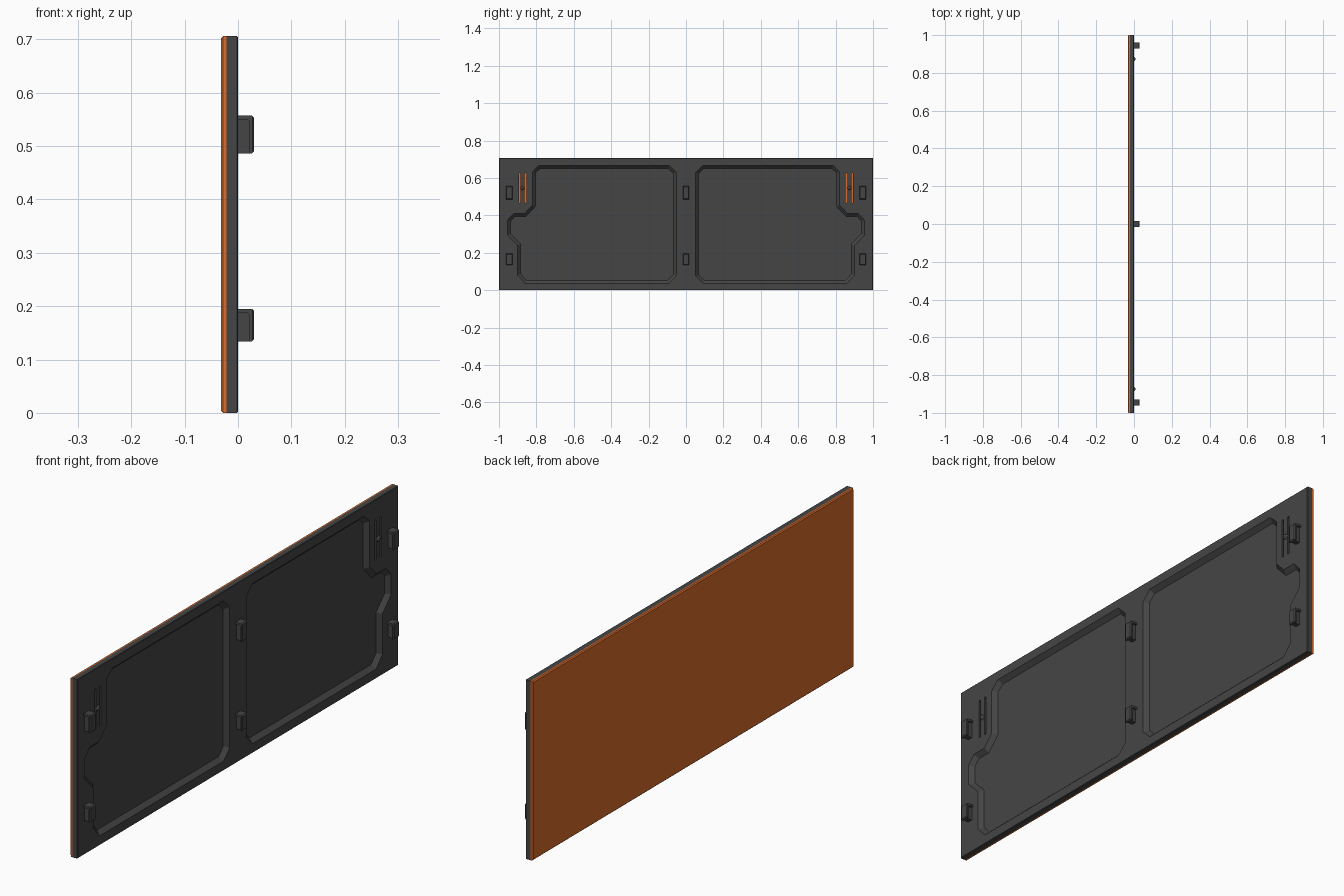
import bpy, bmesh
from mathutils import Vector

if "Cube" in bpy.data.objects:
    bpy.data.objects.remove(bpy.data.objects["Cube"])

HEIGHT = 0.706


def material(name, color):
    m = bpy.data.materials.new(name)
    m.diffuse_color = color
    m.use_nodes = True
    m.node_tree.nodes["Principled BSDF"].inputs["Base Color"].default_value = m.diffuse_color
    return m


DARK = material("dark_plastic", (0.06, 0.06, 0.06, 1))
ORANGE = material("orange_paint", (0.7, 0.15, 0.025, 1))


def finish(name, bm, mat=None):
    bmesh.ops.recalc_face_normals(bm, faces=bm.faces[:])
    me = bpy.data.meshes.new(name)
    bm.to_mesh(me)
    bm.free()
    ob = bpy.data.objects.new(name, me)
    bpy.context.collection.objects.link(ob)
    if mat:
        me.materials.append(mat)
    return ob


def box(name, lo, hi, mat=None, bevel=0, pick=lambda e: True):
    bm = bmesh.new()
    bmesh.ops.create_cube(bm, size=1)
    for v in bm.verts:
        v.co = [lo[i] if v.co[i] < 0 else hi[i] for i in range(3)]
    if bevel:
        bmesh.ops.bevel(bm, geom=[e for e in bm.edges if pick(e)], offset=bevel,
                        segments=1, affect='EDGES')
    return finish(name, bm, mat)


def offset(pts, d):
    # mitred inward offset of a counter-clockwise outline
    out = []
    for i, p in enumerate(pts):
        p = Vector(p)
        a = (p - Vector(pts[i - 1])).normalized()
        b = (Vector(pts[(i + 1) % len(pts)]) - p).normalized()
        na, nb = Vector((-a.y, a.x)), Vector((-b.y, b.x))
        out.append(p + (na + nb) * d / (1 + na.dot(nb)))
    return out


def loft(name, rings, mat=None):
    # closed solid through (x, outline) rings in the y-z plane
    bm = bmesh.new()
    loops = [[bm.verts.new((x, p[0], p[1])) for p in pts] for x, pts in rings]
    n = len(loops[0])
    for a, b in zip(loops, loops[1:]):
        for i in range(n):
            j = (i + 1) % n
            bm.faces.new((a[i], a[j], b[j], b[i]))
    bm.faces.new(loops[0])
    bm.faces.new(loops[-1])
    return finish(name, bm, mat)


def cut(target, cutter):
    cutter.hide_render = True
    mod = target.modifiers.new("cut", 'BOOLEAN')
    mod.operation = 'DIFFERENCE'
    mod.solver = 'EXACT'
    mod.object = cutter
    bpy.context.view_layer.objects.active = target
    bpy.ops.object.modifier_apply(modifier=mod.name)
    bpy.data.objects.remove(cutter, do_unlink=True)


# Orange outer skin, chamfered around its visible face
box("outer_skin", (-0.032, -1, 0), (-0.022, 1, HEIGHT), ORANGE, 0.004,
    lambda e: all(v.co.x < -0.03 for v in e.verts))

# Dark inner panel
panel = box("inner_panel", (-0.022, -1, 0), (0, 1, HEIGHT), DARK, 0.002,
            lambda e: all(v.co.x > -0.01 for v in e.verts))

# Two mirrored pockets with sloping walls
pocket = [(0.052, 0.075), (0.09, 0.037), (0.86, 0.037), (0.90, 0.08),
          (0.90, 0.24), (0.954, 0.295), (0.954, 0.375), (0.922, 0.41),
          (0.863, 0.41), (0.82, 0.455), (0.82, 0.635), (0.785, 0.668),
          (0.09, 0.668), (0.052, 0.63)]
for side in (1, -1):
    mirror = lambda pts: [(side * p[0], p[1]) for p in pts]
    cut(panel, loft("pocket_cutter", [(-0.017, mirror(offset(pocket, 0.016))),
                                      (0.002, mirror(offset(pocket, -0.002)))]))
    # Slots either side of the spring tongue
    for y in (0.858, 0.889):
        w, z0, z1 = 0.005, 0.465, 0.628
        slot = [(y - w, z0 + w), (y, z0), (y + w, z0 + w),
                (y + w, z1 - w), (y, z1), (y - w, z1 - w)]
        cut(panel, loft("slot_cutter", [(-0.03, mirror(slot)), (0.01, mirror(slot))]))
    # Snap bump on the tongue
    bm = bmesh.new()
    bmesh.ops.create_uvsphere(bm, u_segments=12, v_segments=8, radius=0.011)
    bmesh.ops.translate(bm, verts=bm.verts[:], vec=(-0.002, side * 0.8735, 0.546))
    finish("snap_bump", bm, DARK)


def clip(y, z0, z1):
    # Hook shell: chamfered top and outer wall
    t, x1, w, c = 0.008, 0.03, 0.017, 0.004
    prof = [(-0.002, z1), (x1 - c, z1), (x1, z1 - c), (x1, z0 + c), (x1 - c, z0),
            (x1 - t, z0), (x1 - t, z1 - t - c), (x1 - t - c, z1 - t), (-0.002, z1 - t)]
    bm = bmesh.new()
    f = bm.faces.new([bm.verts.new((x, y - w, z)) for x, z in prof])
    r = bmesh.ops.extrude_face_region(bm, geom=[f])
    bmesh.ops.translate(bm, vec=(0, 2 * w, 0),
                        verts=[v for v in r["geom"] if isinstance(v, bmesh.types.BMVert)])
    # chamfer the outer side corners
    es = [e for e in bm.edges if all(v.co.x > x1 - 1e-5 for v in e.verts)
          and abs(e.verts[0].co.y - e.verts[1].co.y) < 1e-5]
    bmesh.ops.bevel(bm, geom=es, offset=0.003, segments=1, affect='EDGES')
    finish("clip_hook", bm, DARK)
    # Narrower web inside the hook
    box("clip_web", (-0.002, y - 0.010, z0), (x1 - t + 0.001, y + 0.010, z1 - t + 0.001), DARK)


for y in (-0.945, 0, 0.945):
    clip(y, 0.134, 0.195)
    clip(y, 0.486, 0.557)
